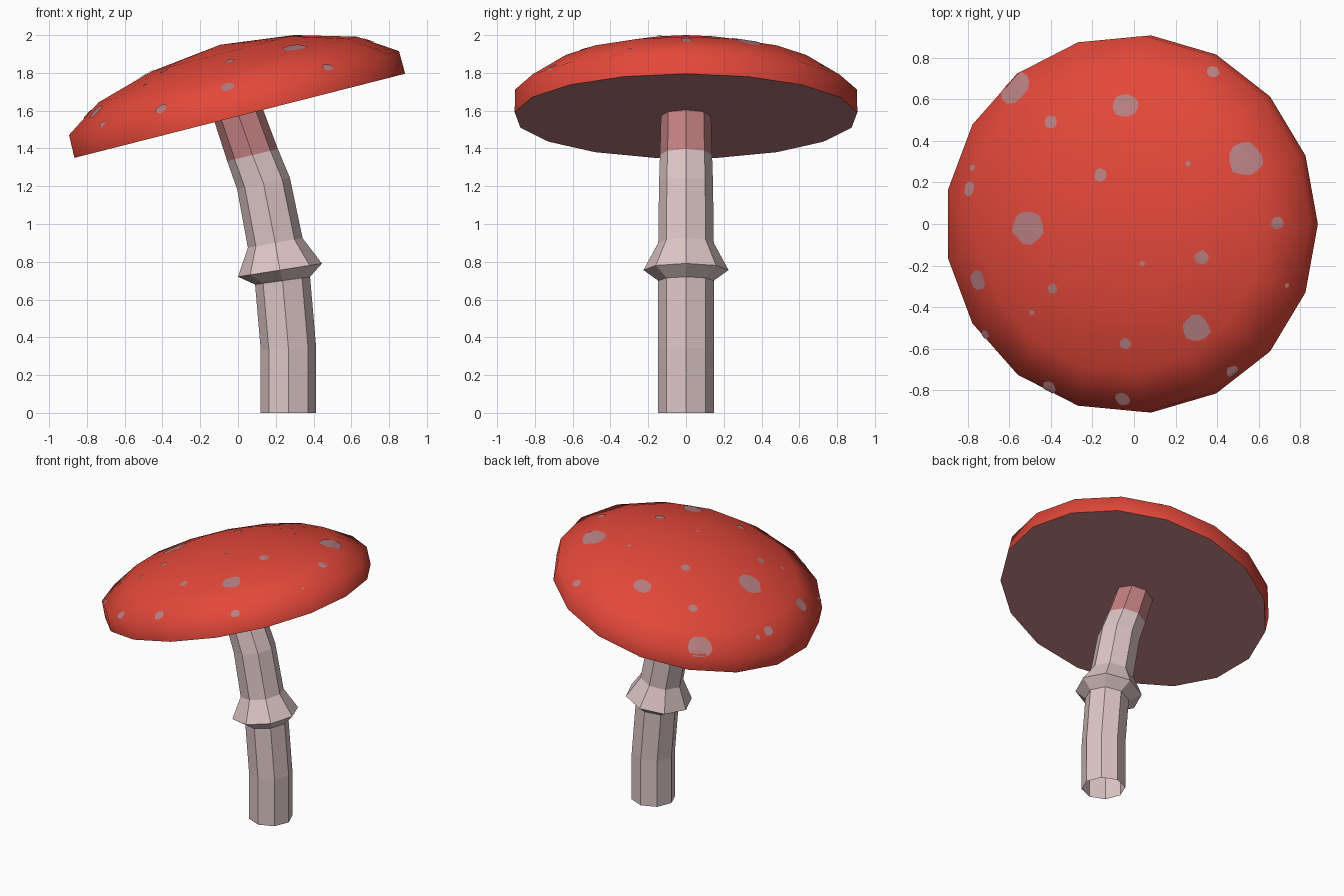
import bpy, bmesh, math, random
from mathutils import Matrix, Vector
from mathutils.bvhtree import BVHTree

if "Cube" in bpy.data.objects:
    bpy.data.objects.remove(bpy.data.objects["Cube"])

random.seed(4)


def material(name, rgb):
    lin = [((c / 255 + 0.055) / 1.055) ** 2.4 for c in rgb]
    m = bpy.data.materials.new(name)
    m.diffuse_color = (*lin, 1)
    m.use_nodes = True
    m.node_tree.nodes["Principled BSDF"].inputs["Base Color"].default_value = m.diffuse_color
    return m


RED = material("cap red", (228, 72, 58))
SPOT = material("spot mauve", (184, 128, 131))
GILL = material("gill rose", (195, 128, 130))
STEM = material("stem pale pink", (222, 198, 198))


def add_object(name, bm, mats):
    me = bpy.data.meshes.new(name)
    bm.to_mesh(me)
    bm.free()
    for m in mats:
        me.materials.append(m)
    ob = bpy.data.objects.new(name, me)
    bpy.context.collection.objects.link(ob)
    return ob


def tilted(x, z, degrees):
    return Matrix.Translation((x, 0, z)) @ Matrix.Rotation(-math.radians(degrees), 4, 'Y')


def ring(bm, mat, r, h, n):
    return [bm.verts.new(mat @ Vector((r * math.cos(2 * math.pi * i / n),
                                       r * math.sin(2 * math.pi * i / n), h)))
            for i in range(n)]


def bridge(bm, a, b):
    n = len(a)
    return [bm.faces.new((a[i], a[(i + 1) % n], b[(i + 1) % n], b[i])) for i in range(n)]


# Cap: 17-sided tilted dome with flat underside
cap_mat = tilted(0.002, 1.571, 14.27)
bm = bmesh.new()
rings = [ring(bm, cap_mat, r, h, 17)
         for r, h in ((0.911, 0), (0.909, 0.124), (0.712, 0.253), (0.393, 0.343))]
for a, b in zip(rings, rings[1:]):
    bridge(bm, a, b)
apex = bm.verts.new(cap_mat @ Vector((0, 0, 0.39)))
for i in range(17):
    bm.faces.new((rings[-1][i], rings[-1][(i + 1) % 17], apex))
for f in bm.faces:
    f.smooth = True
under = bm.faces.new(rings[0][::-1])
under.material_index = 1
for e in under.edges:
    e.smooth = False
bm.normal_update()
surface = BVHTree.FromBMesh(bm)
add_object("cap", bm, [RED, GILL])

# Spots: thin patches draped over the cap (x, y, radius)
SPOTS = [(-.57, .66, .085), (-.04, .57, .06), (-.40, .49, .032), (.38, .73, .03),
         (.54, .315, .085), (.26, .29, .013), (-.775, .27, .016), (-.79, .17, .035),
         (-.16, .235, .033), (-.51, -.015, .083), (.69, .005, .032), (.325, -.16, .033),
         (.04, -.19, .013), (-.75, -.27, .048), (-.39, -.31, .025), (-.49, -.425, .013),
         (.735, -.295, .011), (.30, -.50, .066), (-.04, -.575, .028), (.475, -.71, .032),
         (-.055, -.84, .036), (-.405, -.785, .034), (-.715, -.53, .022)]
bm = bmesh.new()
N = 12
for x, y, r in SPOTS:
    hit, nrm, _, _ = surface.ray_cast(Vector((x, y, 3)), Vector((0, 0, -1)))
    if hit is None:
        continue
    t = nrm.orthogonal().normalized()
    b = nrm.cross(t)

    def drape(d):
        p, n, _, _ = surface.find_nearest(hit + d)
        return bm.verts.new(p + n * 0.004)

    wobble = [random.uniform(0.9, 1.1) for _ in range(N)]
    loops = [[drape((t * math.cos(2 * math.pi * i / N) + b * math.sin(2 * math.pi * i / N))
                    * r * k * wobble[i]) for i in range(N)] for k in (1, 0.5)]
    bridge(bm, *loops)
    mid = drape(Vector())
    for i in range(N):
        bm.faces.new((loops[1][i], loops[1][(i + 1) % N], mid))
for f in bm.faces:
    f.smooth = True
add_object("cap_spots", bm, [SPOT])

# Stem: bent octagonal tube with a flared collar, open at the base
SECTIONS = [(.267, 0, 0, .147), (.267, .34, 2, .147), (.236, .70, 8, .147),
            (.222, .756, 9, .225), (.197, .90, 10, .147), (.135, 1.215, 12.5, .143),
            (.077, 1.365, 13.5, .138), (-.005, 1.60, 14.27, .132)]
bm = bmesh.new()
rings = [ring(bm, tilted(x, z, deg), r, 0, 8) for x, z, deg, r in SECTIONS]
for a, b in zip(rings, rings[1:]):
    faces = bridge(bm, a, b)
for f in faces:  # rosy band under the cap
    f.material_index = 1
add_object("stem", bm, [STEM, GILL])
